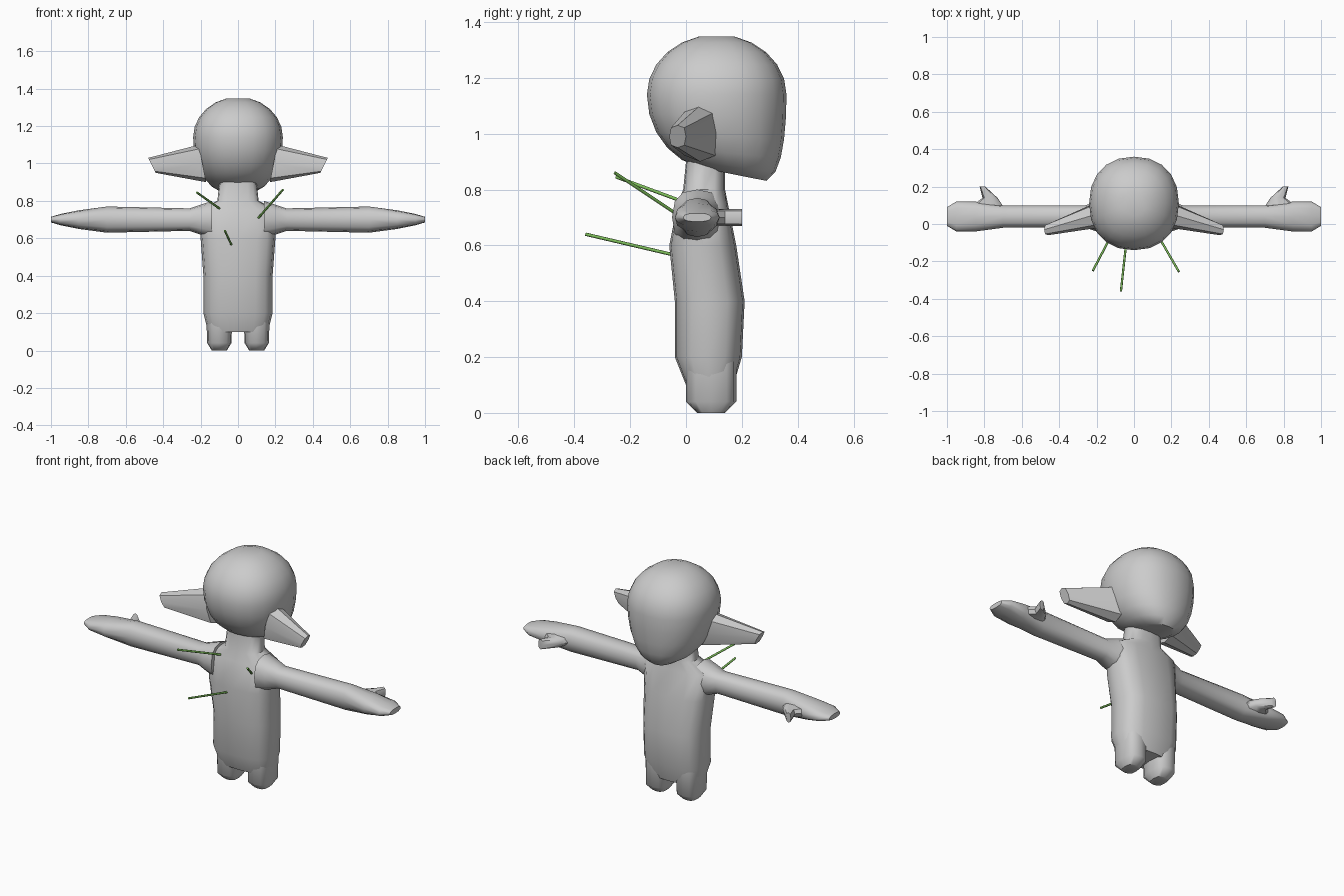
import bpy, bmesh
from math import sin, cos, pi, radians, copysign
from mathutils import Vector

X, Y, Z = Vector((1, 0, 0)), Vector((0, 1, 0)), Vector((0, 0, 1))

default_cube = bpy.data.objects.get("Cube")
if default_cube:
    bpy.data.objects.remove(default_cube, do_unlink=True)


def make_material(name, red, green, blue):
    material = bpy.data.materials.new(name)
    material.use_nodes = True
    colour = (red, green, blue, 1)
    material.diffuse_color = colour
    material.node_tree.nodes["Principled BSDF"].inputs["Base Color"].default_value = colour
    return material


skin = make_material("light grey", .6, .6, .6)
leaf = make_material("leaf green", .2, .5, .1)


def rounded(value, power):
    return copysign(abs(value) ** power, value)


def section_ring(centre, across, along, sides, squareness):
    """Rounded-square outline spanned by two half axes."""
    angles = [2 * pi * step / sides for step in range(sides)]
    return [centre + across * rounded(cos(angle), squareness)
            + along * rounded(sin(angle), squareness) for angle in angles]


def loft(name, sections, material=skin, sides=16, squareness=.8, smooth_angle=50):
    """Skin a row of (centre, half axis, half axis) sections and cap both ends."""
    bm = bmesh.new()
    rows = [[bm.verts.new(point) for point in section_ring(*section, sides, squareness)]
            for section in sections]
    for lower, upper in zip(rows, rows[1:]):
        for index in range(sides):
            previous = index - 1
            bm.faces.new((lower[previous], lower[index], upper[index], upper[previous]))
    bm.faces.new(rows[0])
    bm.faces.new(rows[-1])
    bmesh.ops.recalc_face_normals(bm, faces=bm.faces)
    mesh = bpy.data.meshes.new(name)
    bm.to_mesh(mesh)
    bm.free()
    mesh.materials.append(material)
    part = bpy.data.objects.new(name, mesh)
    bpy.context.collection.objects.link(part)
    bpy.ops.object.select_all(action="DESELECT")
    part.select_set(True)
    bpy.context.view_layer.objects.active = part
    bpy.ops.object.shade_smooth_by_angle(angle=radians(smooth_angle))


def head_section(latitude):
    """Round crown above the ears; below them the back bulges down and out."""
    radius, rise = cos(latitude), sin(latitude)
    middle = Y * .11 + Z * 1.14
    if rise >= 0:
        front = middle - Y * .25 * radius + Z * .215 * rise
        back = middle + Y * .25 * radius + Z * .215 * rise
        width = radius
    else:
        front = middle - Y * .25 * radius + Z * .27 * rise
        back = middle + Y * .25 * radius ** .25 + Z * .32 * rise
        width = radius ** .7
    return (front + back) / 2, X * .24 * width, (back - front) / 2


loft("head", [head_section(radians(angle)) for angle in range(-75, 90, 15)],
     sides=20, squareness=.9)

# Torso running up into the neck: height, front, back, half width
torso_profile = (
    (.1, 0, .17, .16),
    (.2, -.04, .2, .185),
    (.4, -.04, .21, .185),
    (.6, -.06, .18, .2),
    (.75, -.03, .15, .21),
    (.8, -.01, .14, .11),
    (.9, 0, .14, .1),
)
loft("torso", [(Z * height + Y * (front + back) / 2, X * width, Y * (back - front) / 2)
               for height, front, back, width in torso_profile], squareness=.7)

# Distance out, half depth and half height along the arm, from shoulder to mitten
arm_profile = ((.14, .09, .1), (.2, .08, .08), (.26, .06, .06), (.7, .06, .07),
               (.85, .08, .05), (.95, .08, .03), (1, .05, .015))
# Height, half width and half depth up the leg
leg_profile = ((0, .04, .05), (.04, .065, .09), (.2, .07, .09))
# Distance back, distance out, half width along the thumb
thumb_profile = ((.08, .79, .1), (.14, .77, .04), (.2, .81, .015))

for label, side in (("left", X), ("right", -X)):
    loft(label + "_arm", [(side * out + Y * .04 + Z * .7, Y * depth, Z * height)
                          for out, depth, height in arm_profile], sides=12)
    loft(label + "_leg", [(side * .1 + Y * .09 + Z * height, X * width, Y * depth)
                          for height, width, depth in leg_profile], sides=12, squareness=.7)
    loft(label + "_thumb", [(side * out + Y * back + Z * .7, X * width, Z * .03)
                            for back, out, width in thumb_profile], sides=8)
    # Wedge-shaped ear swept forwards, with a slanted tip
    ear_root = side * .19 + Y * .05 + Z
    ear_tip = side * .46 - Y * .03 + Z * .99
    loft(label + "_ear", [(ear_root, Y * .07, Z * .1 + side * .02),
                          (ear_tip, Y * .03, Z * .04 + side * .02)],
         sides=8, squareness=.7, smooth_angle=35)


def rod(name, tip, root):
    """Thin round rod between two points."""
    across = (root - tip).cross(Z).normalized() * .006
    along = (root - tip).normalized().cross(across)
    loft(name, [(tip, across, along), (root, across, along)],
         material=leaf, sides=8, squareness=1)


# Rods sticking out of the chest and belly
rod("right_chest_rod", Vector((-.22, -.25, .845)), Vector((-.1, -.02, .76)))
rod("left_chest_rod", Vector((.24, -.255, .86)), Vector((.11, -.03, .71)))
rod("belly_rod", Vector((-.07, -.36, .64)), Vector((-.035, -.04, .565)))
